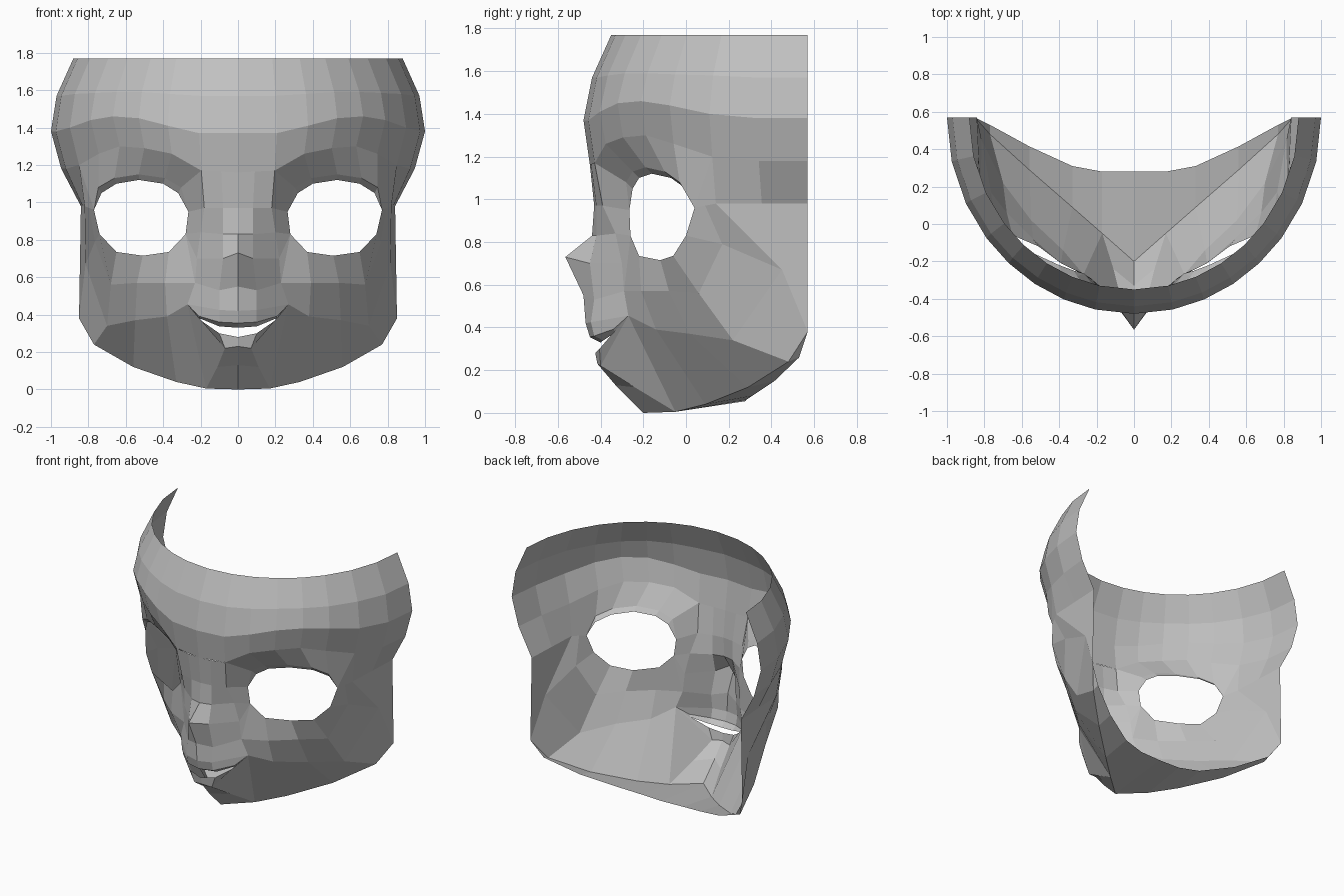
import bpy, bmesh
from math import sin, cos, radians

if "Cube" in bpy.data.objects:
    bpy.data.objects.remove(bpy.data.objects["Cube"])

grey = bpy.data.materials.new("plain grey")
grey.diffuse_color = (0.53, 0.53, 0.53, 1)
grey.use_nodes = True
grey.node_tree.nodes["Principled BSDF"].inputs["Base Color"].default_value = grey.diffuse_color

bm = bmesh.new()


def face(*pts):
    """One polygon, repeated corners dropped; seams are welded at the end."""
    unique = [p for i, p in enumerate(pts) if p not in pts[:i]]
    if len(unique) > 2:
        bm.faces.new([bm.verts.new(p) for p in unique])


def loft(*rows):
    """Quad strips between point rows of equal length."""
    for a, b in zip(rows, rows[1:]):
        for i in range(len(a) - 1):
            face(a[i], a[i + 1], b[i + 1], b[i])


BACK = 0.57
ANGLES = [0, 12, 22, 32, 42, 52, 64, 77, 90]


def head_row(half_width, front, heights):
    """Half-elliptical section of the head, from the centre to the side."""
    return [(half_width * sin(radians(a)), BACK - (BACK - front) * cos(radians(a)), z)
            for a, z in zip(ANGLES, heights)]


# Forehead and brow
brow = head_row(0.945, -0.45, [1.16, 1.17, 1.26, 1.29, 1.30, 1.26, 1.20, 1.18, 1.18])
loft(head_row(0.88, -0.35, [1.77] * 9),
     head_row(0.97, -0.44, [1.57, 1.57, 1.58, 1.59, 1.59, 1.585, 1.58, 1.57, 1.57]),
     head_row(1.0, -0.48, [1.37, 1.37, 1.41, 1.45, 1.46, 1.44, 1.40, 1.38, 1.38]),
     brow)

# Eye opening: upper lid from the nose outwards, lower lid back to the nose
upper_lid = [(0.265, -0.265, 0.95), (0.32, -0.25, 1.05), (0.40, -0.22, 1.10),
             (0.53, -0.16, 1.12), (0.65, -0.07, 1.10), (0.73, 0.0, 1.05), (0.77, 0.04, 0.96)]
lower_lid = [(0.77, 0.04, 0.96), (0.74, 0.0, 0.83), (0.65, -0.06, 0.735),
             (0.51, -0.12, 0.715), (0.37, -0.22, 0.735), (0.28, -0.26, 0.83)]
lid_fold = [upper_lid[0]] + [(x + (x - 0.52) * 0.08, y - 0.03, z + 0.03)
                             for x, y, z in upper_lid[1:-1]] + [upper_lid[-1]]
loft(upper_lid, lid_fold)
loft(lid_fold[1:], brow[1:7])

# Temple, between brow, eye corner and back edge
temple = [(0.82, 0.14, 0.98), (0.83, 0.355, 0.98), (0.84, BACK, 0.98)]
face(upper_lid[-1], brow[6], temple[0])
loft(brow[6:], temple)

# Cheeks and jaw
cheek = [(0.795, 0.09, 0.97), (0.765, 0.17, 0.79), (0.68, 0.06, 0.56),
         (0.54, -0.08, 0.57), (0.39, -0.21, 0.57), (0.23, -0.29, 0.57)]
jowl = [temple[0], (0.815, 0.45, 0.67), (0.70, 0.22, 0.34),
        (0.55, 0.02, 0.37), (0.38, -0.14, 0.39), (0.27, -0.27, 0.455)]
jaw_edge = [temple[2], (0.85, BACK, 0.38), (0.77, 0.48, 0.24),
            (0.56, 0.29, 0.12), (0.33, 0.09, 0.04), (0.17, -0.05, 0.005), (0, -0.2, 0)]
loft(lower_lid, cheek, jowl, jaw_edge[:6])
face(temple[0], temple[1], temple[2], jowl[1])
mouth_corner = jowl[-1]

# Underside of the jaw
under_edge = [(0.85, BACK, 0.38), (0.77, 0.53, 0.26), (0.56, 0.415, 0.15),
              (0.33, 0.31, 0.08), (0.17, 0.28, 0.06), (0, 0.28, 0.055)]
loft(jaw_edge[1:], under_edge)

# Nose: ridge, flank and base lines running down from the brow
ridge = [brow[0], (0, -0.43, 0.97), (0, -0.44, 0.83), (0, -0.565, 0.73),
         (0, -0.48, 0.55), (0, -0.47, 0.42), (0, -0.45, 0.355), (0, -0.40, 0.33)]
flank = [(0.09, -0.445, 1.165), (0.08, -0.42, 0.97), (0.08, -0.42, 0.83), (0.08, -0.45, 0.70),
         (0.10, -0.43, 0.53), (0.10, -0.445, 0.425), (0.10, -0.43, 0.36), (0.10, -0.39, 0.337)]
base = [brow[1], (0.18, -0.39, 0.97), (0.20, -0.33, 0.84), (0.22, -0.30, 0.70),
        cheek[-1], mouth_corner, (0.21, -0.34, 0.392), (0.20, -0.33, 0.378)]
loft(ridge, flank, base)

# Inner eye corner joined to the nose
face(upper_lid[0], lid_fold[1], brow[1], base[1])
face(upper_lid[0], base[1], base[2], lower_lid[-1])
face(lower_lid[-1], base[2], base[3])
face(lower_lid[-1], base[3], base[4])

# Lower lip and chin
lip = [(0, -0.425, 0.28), (0.10, -0.405, 0.30), (0.20, -0.345, 0.37)]
lip_fold = [(0, -0.415, 0.23), (0.07, -0.40, 0.22), mouth_corner]
chin = [(0, -0.33, 0.13), (0.11, -0.24, 0.12), jaw_edge[5]]
loft(lip, lip_fold, chin)
face(lip[2], mouth_corner, base[7])
face(base[6], mouth_corner, base[7])
face(chin[0], chin[1], jaw_edge[5], jaw_edge[6])

# Weld, mirror and finish
bmesh.ops.remove_doubles(bm, verts=bm.verts, dist=0.0005)
half = bm.verts[:] + bm.edges[:] + bm.faces[:]
bmesh.ops.mirror(bm, geom=half, axis='X', merge_dist=0.0005)
bmesh.ops.remove_doubles(bm, verts=bm.verts, dist=0.0005)
bmesh.ops.recalc_face_normals(bm, faces=bm.faces)
bm.normal_update()
if max(bm.faces, key=lambda f: f.calc_center_median().z - f.calc_center_median().y).normal.y > 0:
    bmesh.ops.reverse_faces(bm, faces=bm.faces)

mesh = bpy.data.meshes.new("face_mask")
bm.to_mesh(mesh)
bm.free()
mesh.materials.append(grey)
mask = bpy.data.objects.new("face_mask", mesh)
bpy.context.collection.objects.link(mask)
